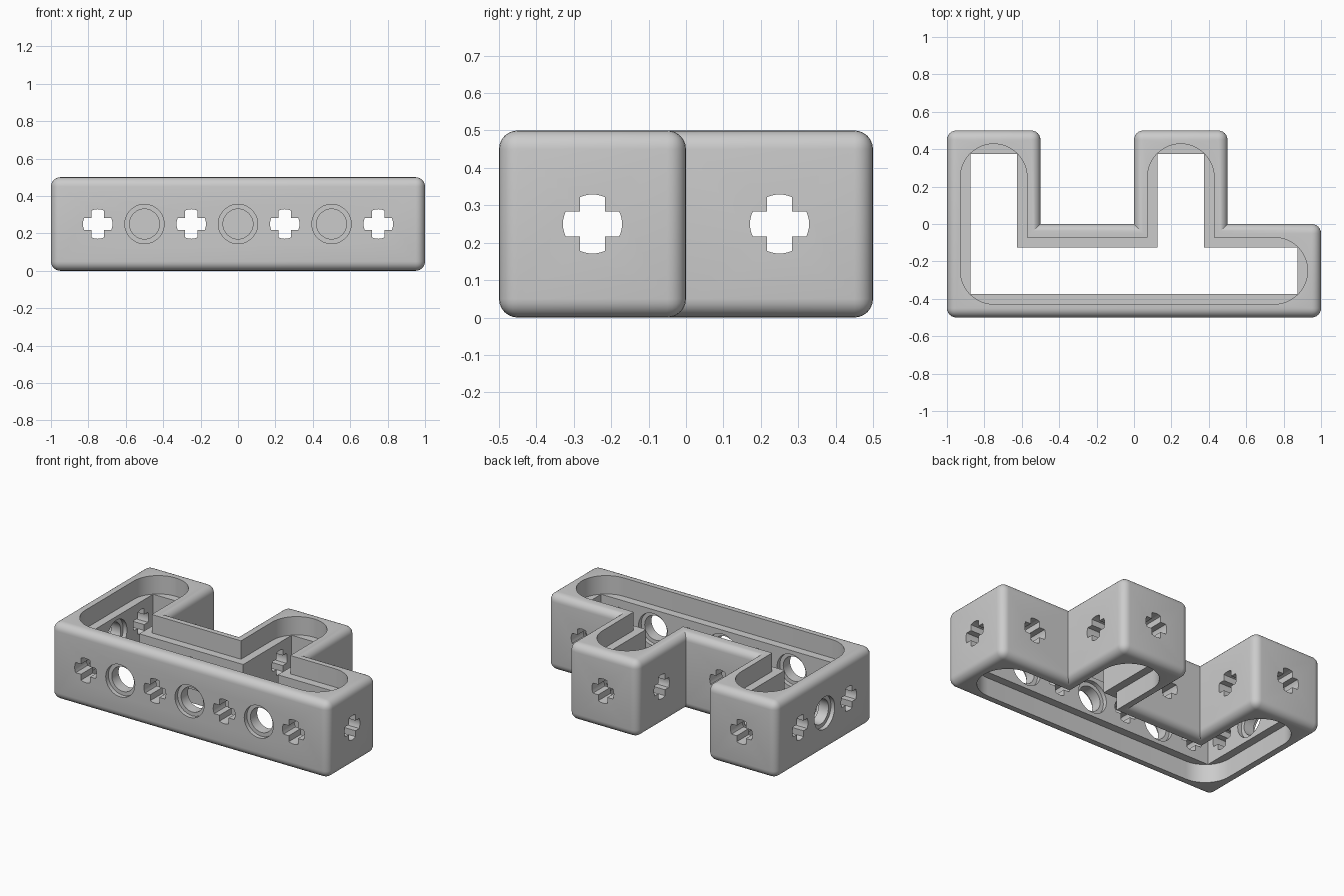
import bpy, bmesh
from math import cos, sin, pi
from mathutils import Vector, Matrix

if "Cube" in bpy.data.objects:
    bpy.data.objects.remove(bpy.data.objects["Cube"])

# Footprint of the frame, counter-clockwise
OUTLINE = [(-1, -.5), (1, -.5), (1, 0), (.5, 0), (.5, .5),
           (0, .5), (0, 0), (-.5, 0), (-.5, .5), (-1, .5)]
HEIGHT, WALL, LIP = .5, .125, .072


def inset_outline(inset, radius=0.0, steps=12):
    """Footprint moved inward, with outer corners optionally rounded."""
    pts = [Vector(p) for p in OUTLINE]
    out = []
    for i, p in enumerate(pts):
        d1 = (p - pts[i - 1]).normalized()
        d2 = (pts[(i + 1) % len(pts)] - p).normalized()
        n1, n2 = Vector((-d1.y, d1.x)), Vector((-d2.y, d2.x))
        corner = p + inset * (n1 + n2)
        if radius and d1.cross(d2) > 0:
            c = corner + radius * (n1 + n2)
            for k in range(steps + 1):
                t = k / steps * pi / 2
                out.append(c - radius * (n1 * cos(t) + n2 * sin(t)))
        else:
            out.append(corner)
    return out


def add_loft(bm, rings):
    """Closed solid through a list of matching vertex rings."""
    loops = [[bm.verts.new(v) for v in ring] for ring in rings]
    n = len(loops[0])
    bm.faces.new(loops[0][::-1])
    bm.faces.new(loops[-1])
    for a, b in zip(loops, loops[1:]):
        for i in range(n):
            j = (i + 1) % n
            bm.faces.new((a[i], a[j], b[j], b[i]))


def make_object(name, bm):
    bmesh.ops.recalc_face_normals(bm, faces=bm.faces)
    mesh = bpy.data.meshes.new(name)
    bm.to_mesh(mesh)
    bm.free()
    ob = bpy.data.objects.new(name, mesh)
    bpy.context.collection.objects.link(ob)
    return ob


def prism(points, z0, z1):
    bm = bmesh.new()
    add_loft(bm, [[(p.x, p.y, z) for p in points] for z in (z0, z1)])
    return bm


# Outer block with rounded outer edges and sharp inside corners
bm = prism(inset_outline(0), 0, HEIGHT)
bmesh.ops.recalc_face_normals(bm, faces=bm.faces)
rounded = [e for e in bm.edges if e.is_convex]
bmesh.ops.bevel(bm, geom=rounded, offset=.05, offset_type='OFFSET',
                segments=6, profile=.5, affect='EDGES', clamp_overlap=False)
frame = make_object("open_frame", bm)

# Wide rounded recesses above and below, joined by a narrower opening
rim = inset_outline(LIP, .1775)
cutters = [make_object("recess_cutter", prism(rim, .38, .6)),
           make_object("recess_cutter", prism(rim, -.1, .12)),
           make_object("opening_cutter", prism(inset_outline(WALL), .1, .4))]

# Profiles of the wall holes
R_PIN, R_BORE, R_AXLE, ARM = .08, .105, .079, .033


def circle(r, n=40):
    return [Vector((r * cos(2 * pi * k / n), r * sin(2 * pi * k / n))) for k in range(n)]


def cross_profile(steps=6):
    arm = []
    for k in range(steps + 1):
        y = -ARM + 2 * ARM * k / steps
        arm.append(Vector(((R_AXLE ** 2 - y * y) ** .5, y)))
    arm.append(Vector((ARM, ARM)))
    return [Matrix.Rotation(q * pi / 2, 2) @ p for q in range(4) for p in arm]


PIN = [(circle(R_BORE), -.1), (circle(R_BORE), -.035), (circle(R_PIN), -.035),
       (circle(R_PIN), .035), (circle(R_BORE), .035), (circle(R_BORE), .1)]
AXLE = [(cross_profile(), -.1), (cross_profile(), .1)]


def add_hole(bm, rings, x, y, axis):
    """Hole through the wall whose middle is at x, y."""
    def place(p, d):
        if axis == 'X':
            return (x + d, y + p.x, HEIGHT / 2 + p.y)
        return (x + p.x, y + d, HEIGHT / 2 + p.y)
    add_loft(bm, [[place(p, d) for p in ring] for ring, d in rings])


H = WALL / 2
bm = bmesh.new()
# Front wall and the walls behind it
for x, back in ((-.75, .5), (-.25, 0), (.25, .5), (.75, 0)):
    add_hole(bm, AXLE, x, -.5 + H, 'Y')
    add_hole(bm, AXLE, x, back - H, 'Y')
for x in (-.5, 0, .5):
    add_hole(bm, PIN, x, -.5 + H, 'Y')
# Side walls
for x, y in ((-1 + H, -.25), (1 - H, -.25), (-1 + H, .25),
             (-.5 - H, .25), (H, .25), (.5 - H, .25)):
    add_hole(bm, AXLE, x, y, 'X')
add_hole(bm, PIN, -1 + H, 0, 'X')
cutters.append(make_object("hole_cutter", bm))

# Carve the block
bpy.ops.object.select_all(action='DESELECT')
bpy.context.view_layer.objects.active = frame
frame.select_set(True)
for cutter in cutters:
    cutter.hide_render = True
    mod = frame.modifiers.new("carve", 'BOOLEAN')
    mod.operation, mod.solver, mod.object = 'DIFFERENCE', 'EXACT', cutter
    bpy.ops.object.modifier_apply(modifier=mod.name)
    bpy.data.objects.remove(cutter)

# Plain grey plastic
grey = bpy.data.materials.new("light_grey")
grey.use_nodes = True
colour = (.6, .6, .6, 1)
grey.diffuse_color = colour
grey.node_tree.nodes["Principled BSDF"].inputs["Base Color"].default_value = colour
frame.data.materials.clear()
frame.data.materials.append(grey)
bpy.ops.object.shade_smooth_by_angle(angle=pi / 6)
